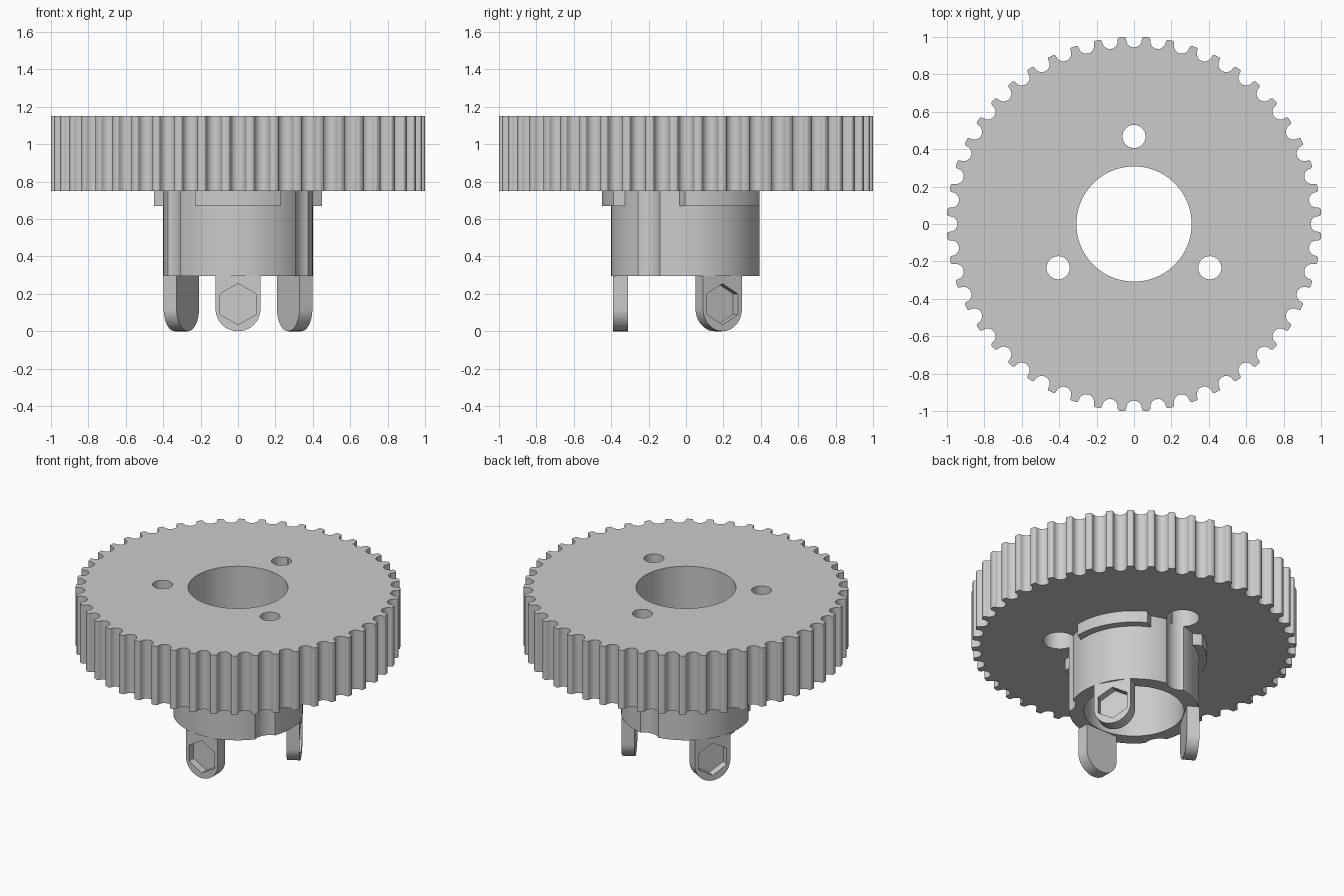
import bpy, bmesh
from math import sin, cos, pi, asin, radians
from mathutils import Matrix, Vector

cube = bpy.data.objects.get("Cube")
if cube:
    bpy.data.objects.remove(cube, do_unlink=True)

grey = bpy.data.materials.new("Plain grey")
grey.use_nodes = True
GREY = (0.6, 0.6, 0.6, 1.0)
grey.diffuse_color = GREY
grey.node_tree.nodes["Principled BSDF"].inputs["Base Color"].default_value = GREY

TURNS = [radians(a) for a in (0, 120, 240)]
UPRIGHT = Matrix.Rotation(pi / 2, 4, 'X')   # sketch plane becomes the front plane


def arc(r, a0, a1, n, cx=0.0, cy=0.0):
    steps = [a0 + (a1 - a0) * i / n for i in range(n + 1)]
    return [(cx + r * cos(a), cy + r * sin(a)) for a in steps]


def circle(r, n, cx=0.0, cy=0.0, start=0.0):
    return arc(r, start, start + 2 * pi, n, cx, cy)[:-1]


def prism(name, pts, low, high, matrix=Matrix()):
    """Extrude a closed outline from low to high, then place it."""
    bm = bmesh.new()
    face = bm.faces.new([bm.verts.new((x, y, low)) for x, y in pts])
    top = bmesh.ops.extrude_face_region(bm, geom=[face])["geom"]
    verts = [v for v in top if isinstance(v, bmesh.types.BMVert)]
    bmesh.ops.translate(bm, verts=verts, vec=Vector((0, 0, high - low)))
    bm.transform(matrix)
    bmesh.ops.recalc_face_normals(bm, faces=bm.faces)
    mesh = bpy.data.meshes.new(name)
    bm.to_mesh(mesh)
    bm.free()
    mesh.materials.append(grey)
    obj = bpy.data.objects.new(name, mesh)
    bpy.context.scene.collection.objects.link(obj)
    return obj


def select(obj):
    bpy.ops.object.select_all(action='DESELECT')
    obj.select_set(True)
    bpy.context.view_layer.objects.active = obj


def cut(obj, cutter):
    cutter.hide_render = True
    select(obj)
    mod = obj.modifiers.new("cut", 'BOOLEAN')
    mod.operation, mod.solver, mod.object = 'DIFFERENCE', 'EXACT', cutter
    bpy.ops.object.modifier_apply(modifier=mod.name)
    bpy.data.objects.remove(cutter, do_unlink=True)


def smooth(obj):
    select(obj)
    bpy.ops.object.shade_smooth_by_angle(angle=radians(35))


# Toothed rim: one round-bottomed groove repeated around the wheel
TEETH = 48
lip = [(0.051, 1.0), (0.046, 0.997), (0.043, 0.992)]
groove = lip + arc(0.042, 0, -pi, 10, 0, 0.986) + [(-x, y) for x, y in reversed(lip)]
outline = []
for i in range(TEETH):
    a = -2 * pi * i / TEETH
    for x, y in reversed(groove):
        outline.append((x * cos(a) - y * sin(a), x * sin(a) + y * cos(a)))
wheel = prism("toothed_wheel", outline, 0.75, 1.15)

# Hub below the wheel, sharing its bore
hub = prism("hub", circle(0.4, 128), 0.295, 0.75)
for part in (wheel, hub):
    cut(part, prism("bore_cutter", circle(0.308, 96), 0.1, 1.3))

# Screw holes with wide channels that scallop the hub
for t in TURNS:
    x, y = -0.468 * sin(t), 0.468 * cos(t)
    cut(wheel, prism("screw_cutter", circle(0.062, 40, x, y), 0.6, 1.3))
    for part in (wheel, hub):
        cut(part, prism("channel_cutter", circle(0.101, 48, x, y), 0.2, 0.95))
smooth(wheel)
smooth(hub)

# Curved ledges with straight ends, under the wheel
HALF = 0.23
outer, inner = asin(HALF / 0.45), asin(HALF / 0.39)
ledge = (arc(0.45, -pi / 2 - outer, -pi / 2 + outer, 24)
         + arc(0.39, -pi / 2 + inner, -pi / 2 - inner, 24))

# Round-ended legs with a hexagonal pocket in the outer face
leg_outline = [(0.12, 0.295), (-0.12, 0.295)] + arc(0.12, pi, 2 * pi, 32, 0, 0.12)
for i, t in enumerate(TURNS):
    turn = Matrix.Rotation(t, 4, 'Z')
    smooth(prism(f"ledge_{i + 1}", ledge, 0.67, 0.755, turn))
    leg = prism(f"leg_{i + 1}", leg_outline, 0.31, 0.39, turn @ UPRIGHT)
    cut(leg, prism("nut_cutter", circle(0.11, 6, 0, 0.145, pi / 2), 0.34, 0.5, turn @ UPRIGHT))
    smooth(leg)
